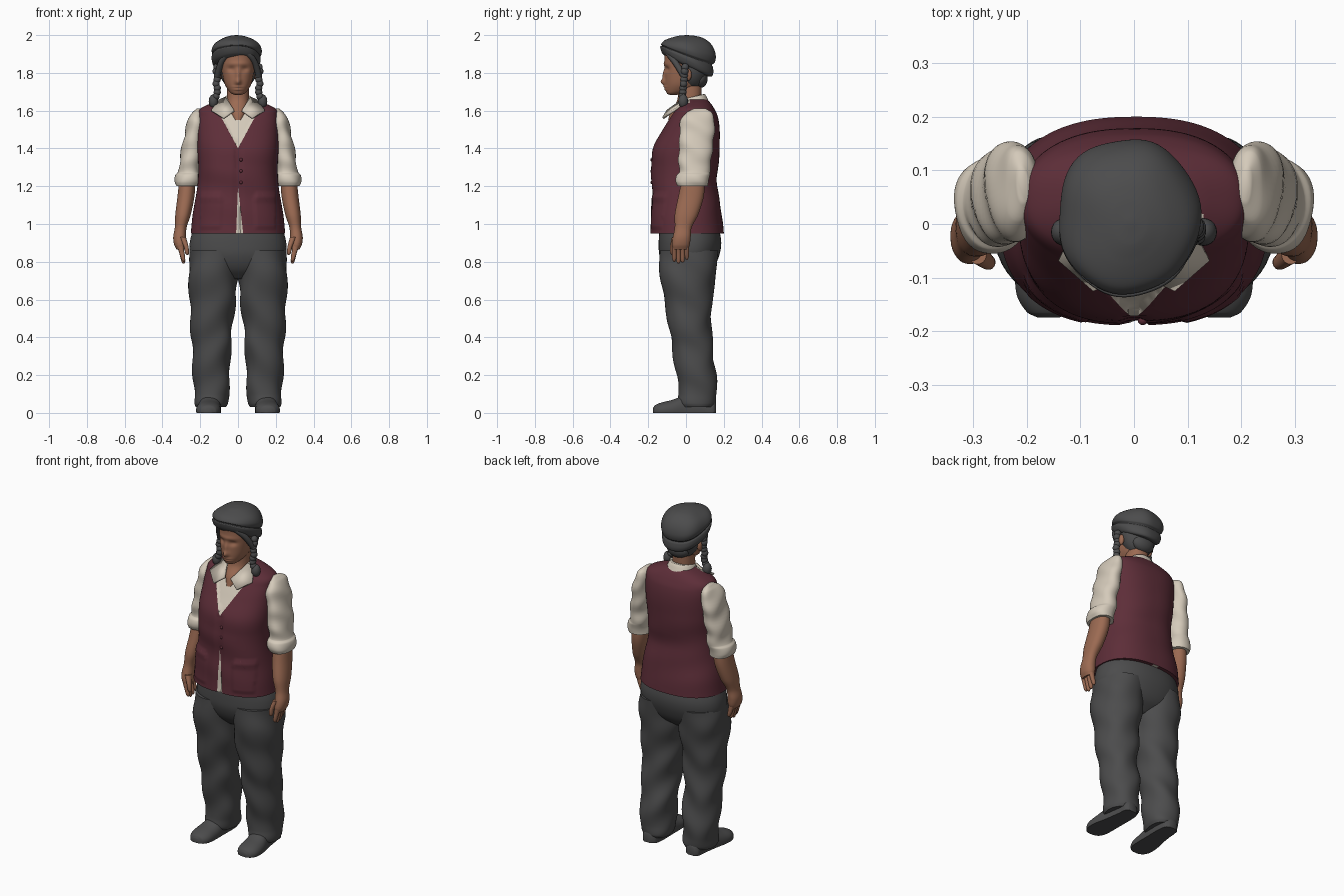
import bpy, bmesh, math
from math import sin, cos, exp, pi
from mathutils import Vector, Matrix

cube = bpy.data.objects.get("Cube")
if cube:
    bpy.data.objects.remove(cube, do_unlink=True)


def material(name, r, g, b):
    m = bpy.data.materials.new(name)
    m.use_nodes = True
    m.diffuse_color = (r, g, b, 1)
    shader = next(n for n in m.node_tree.nodes if n.type == 'BSDF_PRINCIPLED')
    shader.inputs["Base Color"].default_value = (r, g, b, 1)
    shader.inputs["Roughness"].default_value = .8
    return m


maroon = material("maroon cloth", .11, .027, .04)
grey = material("charcoal grey", .072, .072, .073)
cream = material("cream cotton", .66, .59, .49)
skin = material("warm skin", .33, .145, .085)


def finish(name, bm, *mats):
    bmesh.ops.recalc_face_normals(bm, faces=bm.faces)
    mesh = bpy.data.meshes.new(name)
    bm.to_mesh(mesh)
    bm.free()
    for m in mats:
        mesh.materials.append(m)
    mesh.shade_smooth()
    mesh.set_sharp_from_angle(angle=math.radians(50))
    obj = bpy.data.objects.new(name, mesh)
    bpy.context.collection.objects.link(obj)
    return obj


def blend(rings, steps):
    """Smoothly interpolate ring values over their first number."""
    def slope(i, k):
        a, b = rings[max(i - 1, 0)], rings[min(i + 1, len(rings) - 1)]
        return (b[k] - a[k]) / (b[0] - a[0])
    for i in range(len(rings) - 1):
        p, q = rings[i], rings[i + 1]
        h = q[0] - p[0]
        for s in range(steps):
            t = s / steps
            e = t * t * (3 - 2 * t)
            row = [p[0] + h * t]
            for k in range(1, len(p)):
                row.append(p[k] * (1 - e) + q[k] * e
                           + h * t * (1 - t) * ((1 - t) * slope(i, k) - t * slope(i + 1, k)))
            yield row
    yield rings[-1]


def loft(rings, n=48, steps=6, power=2.2, shape=None, side=1):
    """Skin rings of (z, x inner, x outer, y front, y back)."""
    bm = bmesh.new()
    loops = []
    for z, xa, xb, ya, yb in blend(rings, steps):
        loop = []
        for i in range(n):
            a = 2 * pi * (i + .5) / n
            c, s = (math.copysign(abs(f) ** (2 / power), f) for f in (cos(a), sin(a)))
            v = Vector(((xa + xb + (xb - xa) * c) / 2, (ya + yb + (yb - ya) * s) / 2, z))
            if shape:
                v = shape(v)
            v.x *= side
            loop.append(bm.verts.new(v))
        loops.append(loop)
    for a, b in zip(loops, loops[1:]):
        for i in range(n):
            j = (i + 1) % n
            bm.faces.new((a[i], a[j], b[j], b[i]))
    bm.faces.new(loops[0])
    bm.faces.new(loops[-1])
    return bm


def sym(rings, cx=0):
    return [(z, cx - w, cx + w, f, b) for z, w, f, b in rings]


def balls(name, mat, spots):
    """Join ellipsoids given as (centre, radii)."""
    bm = bmesh.new()
    for centre, radii in spots:
        m = Matrix.Translation(centre) @ Matrix.Diagonal((*radii, 1))
        bmesh.ops.create_uvsphere(bm, u_segments=20, v_segments=12, radius=1, matrix=m)
    return finish(name, bm, mat)


def bump(d, width):
    return exp(-(d / width) ** 2)


# Waistcoat with raised pockets, an open neck and a parted hem
def vest_shape(v):
    x = abs(v.x)
    v.y += .003 * sin(34 * v.z + 9 * v.x) * bump(v.z - 1.2, .2)
    if v.y < 0:
        if .09 < x < .2 and .98 < v.z < 1.15:
            v.y -= .006 if v.z < 1.12 else .011
        v.y += .012 * bump(v.x, .012) * (v.z < 1.4)
    return v


bm = loft(sym([(.95, .25, -.19, .2), (1.05, .24, -.185, .19), (1.2, .215, -.18, .165),
               (1.3, .21, -.185, .17), (1.4, .215, -.175, .178), (1.5, .215, -.125, .178),
               (1.57, .212, -.085, .168), (1.61, .2, -.06, .15), (1.64, .14, -.03, .13),
               (1.66, .08, -.01, .11)]), n=120, steps=9, power=2.4, shape=vest_shape)
for z, normal in ((1.4, (1.85, 0, 1)), (1.4, (-1.85, 0, 1)), (1.2, (1, 0, -.04)), (1.2, (1, 0, .11))):
    bmesh.ops.bisect_plane(bm, geom=bm.verts[:] + bm.edges[:] + bm.faces[:],
                           plane_co=(0, 0, z), plane_no=normal)
for f in bm.faces:
    c = f.calc_center_median()
    neck = c.z > 1.4 + 1.85 * abs(c.x)
    gap = -.04 * (1.2 - c.z) < c.x < .11 * (1.2 - c.z)
    if c.y < .02 and len(f.verts) < 9 and (neck or gap):
        f.material_index = 1
for v in bm.verts:
    if v.co.y < .02 and all(f.material_index for f in v.link_faces):
        v.co.y += .008
finish("waistcoat", bm, maroon, cream)
balls("waistcoat_buttons", maroon,
      [((.016, -.18, z), (.009, .009, .009)) for z in (1.22, 1.28, 1.34)])


# Trousers
def cloth(v):
    v.x += .005 * sin(31 * v.z + 22 * v.y)
    v.y += .006 * sin(27 * v.z + 25 * v.x) * bump(v.z - .35, .35)
    return v


finish("trouser_seat", loft(sym([(.71, .1, -.06, .08), (.76, .2, -.11, .14), (.83, .25, -.14, .175),
                                 (.9, .256, -.145, .187), (.98, .235, -.14, .175)])), grey)

for label, side in (("left", 1), ("right", -1)):
    finish(label + "_trouser_leg", loft(
        [(.03, .06, .22, -.03, .15), (.05, .053, .228, -.042, .16), (.1, .05, .232, -.04, .16),
         (.2, .043, .238, -.05, .16), (.35, .038, .243, -.075, .14), (.45, .03, .25, -.09, .135),
         (.6, .012, .255, -.115, .14), (.74, 0, .262, -.14, .16), (.86, 0, .25, -.14, .17)],
        steps=8, shape=cloth, side=side), grey)

    # Shoe, built along its length with a flat underside
    finish(label + "_shoe", loft(
        [(-.175, .14, .18, -.01, .025), (-.165, .115, .2, -.02, .04), (-.13, .095, .22, -.03, .055),
         (-.07, .09, .22, -.04, .07), (0, .09, .205, -.05, .095), (.1, .09, .19, -.05, .09),
         (.145, .1, .185, -.04, .08), (.16, .12, .17, -.02, .05)],
        n=32, shape=lambda v: Vector((v.x, v.z, max(0, v.y))), side=side), grey)

    # Sleeve with rolled cuff
    finish(label + "_sleeve", loft(
        [(1.21, .22, .315, -.03, .1), (1.2, .205, .33, -.045, .115), (1.225, .2, .336, -.052, .122),
         (1.26, .2, .328, -.05, .126), (1.275, .2, .315, -.038, .126), (1.35, .195, .307, -.04, .135),
         (1.45, .185, .288, -.035, .147), (1.54, .18, .267, -.03, .152), (1.59, .185, .245, 0, .135),
         (1.612, .2, .22, .04, .1)][1:], shape=lambda v: Vector(
            (v.x + .004 * sin(45 * v.z + 30 * v.y), v.y + .003 * sin(60 * v.z), v.z)), side=side), cream)

    # Forearm, palm and fingers
    finish(label + "_forearm", loft(
        [(.865, .285, .325, -.07, .01), (.89, .275, .338, -.075, .02), (.93, .275, .343, -.07, .025),
         (.98, .272, .335, -.06, .03), (1.05, .25, .332, -.06, .065), (1.15, .23, .32, -.04, .095),
         (1.25, .225, .31, -.02, .1)], n=32, side=side), skin)
    for k, finger in enumerate(("index", "middle", "ring", "little")):
        y = -.062 + .022 * k
        tip = (.8, .79, .795, .81)[k]
        finish(label + "_" + finger + "_finger", loft(
            [(tip, .284, .292, y - .003, y + .003), (tip + .01, .279, .299, y - .01, y + .01),
             (.85, .284, .312, y - .012, y + .012), (.9, .29, .328, y - .012, y + .012)],
            n=16, steps=4, side=side), skin)
    finish(label + "_thumb", loft(
        [(.835, .264, .272, -.075, -.068), (.845, .259, .28, -.083, -.06), (.88, .262, .287, -.085, -.055),
         (.93, .275, .31, -.075, -.03)], n=16, steps=4, side=side), skin)

    # Collar wing
    bm = bmesh.new()
    corners = ((.065, .0, 1.67), (.02, -.098, 1.6), (.075, -.122, 1.56), (.14, -.065, 1.6), (.1, .01, 1.655))
    bm.faces.new([bm.verts.new((x * side, y, z)) for x, y, z in corners])
    wing = finish(label + "_collar_wing", bm, cream)
    solid = wing.modifiers.new("thickness", 'SOLIDIFY')
    solid.thickness, solid.offset = .012, 0

    # Ear, plait and swept hair
    balls(label + "_ear", skin, [((side * .1, .01, 1.79), (.014, .02, .032))])
    lumps = [((side * (.112 + .004 * sin(k * 2)), -.005 - .002 * k, 1.83 - .022 * k),
              (.019, .02, .02)) for k in range(8)]
    lumps += [((side * .13, -.015, 1.65), (.025, .026, .036))]
    balls(label + "_plait", grey, lumps)
    curve = bpy.data.curves.new(label + "_swept_hair", 'CURVE')
    curve.dimensions = '3D'
    curve.bevel_depth = .016
    curve.materials.append(grey)
    path = ((0, -.1, 1.925), (.05, -.1, 1.91), (.085, -.065, 1.87), (.1, -.04, 1.83), (.11, -.01, 1.78))
    line = curve.splines.new('NURBS')
    line.points.add(len(path) - 1)
    line.use_endpoint_u = True
    for point, (x, y, z) in zip(line.points, path):
        point.co = (x * side, y, z, 1)
    bpy.context.collection.objects.link(bpy.data.objects.new(label + "_swept_hair", curve))

# Neck and collar band
finish("neck", loft(sym([(1.55, .03, -.095, .04), (1.6, .055, -.08, .07), (1.66, .058, -.045, .08),
                         (1.76, .058, -.05, .085)])), skin)
finish("collar_band", loft(sym([(1.6, .115, -.06, .13), (1.64, .085, -.045, .115),
                                (1.67, .068, -.03, .1), (1.672, .06, -.02, .09)]),
                           shape=lambda v: v + Vector((0, 0, .25 * (v.y - .03)))), cream)


# Head with modelled features
def face(v):
    if v.y < -.03:
        x, z = v.x, v.z
        v.y -= .022 * bump(x, .015) * bump(z - 1.752, .018)
        v.y -= .013 * bump(x, .012) * bump(z - 1.79, .03)
        v.y += .011 * bump(abs(x) - .036, .02) * bump(z - 1.82, .014)
        v.y -= .005 * bump(x, .06) * bump(z - 1.848, .012)
        v.y -= .007 * bump(x, .025) * (bump(z - 1.726, .006) + bump(z - 1.712, .006))
    return v


finish("head", loft(sym([(1.683, .015, -.085, -.05), (1.69, .033, -.1, -.02), (1.71, .053, -.107, .04),
                         (1.74, .07, -.11, .075), (1.78, .08, -.111, .09), (1.83, .087, -.112, .1),
                         (1.88, .088, -.114, .11), (1.92, .085, -.11, .11), (1.96, .05, -.06, .06)]),
                    n=96, steps=8, shape=face), skin)
balls("back_hair", grey, [((0, .035, 1.83), (.104, .083, .12)), ((0, .075, 1.77), (.07, .04, .05))])


# Soft cap with a band, tipped back
def tip_back(v):
    k = .48 * min(1, max(0, (1.99 - v.z) / .12))
    v.z -= k * v.y
    v.x += .004 * sin(35 * v.y + 20 * v.z)
    v.y += .003 * sin(40 * v.x)
    return v


finish("cap", loft(sym([(1.835, .1, -.11, .11), (1.845, .118, -.125, .135), (1.87, .128, -.135, .145),
                        (1.888, .127, -.133, .143), (1.895, .122, -.126, .138), (1.905, .13, -.13, .152),
                        (1.93, .131, -.125, .158), (1.96, .112, -.11, .14), (1.983, .075, -.08, .1),
                        (1.996, .035, -.04, .05), (2, .005, 0, .01)], cx=-.01),
                   n=64, power=2.1, shape=tip_back), grey)
